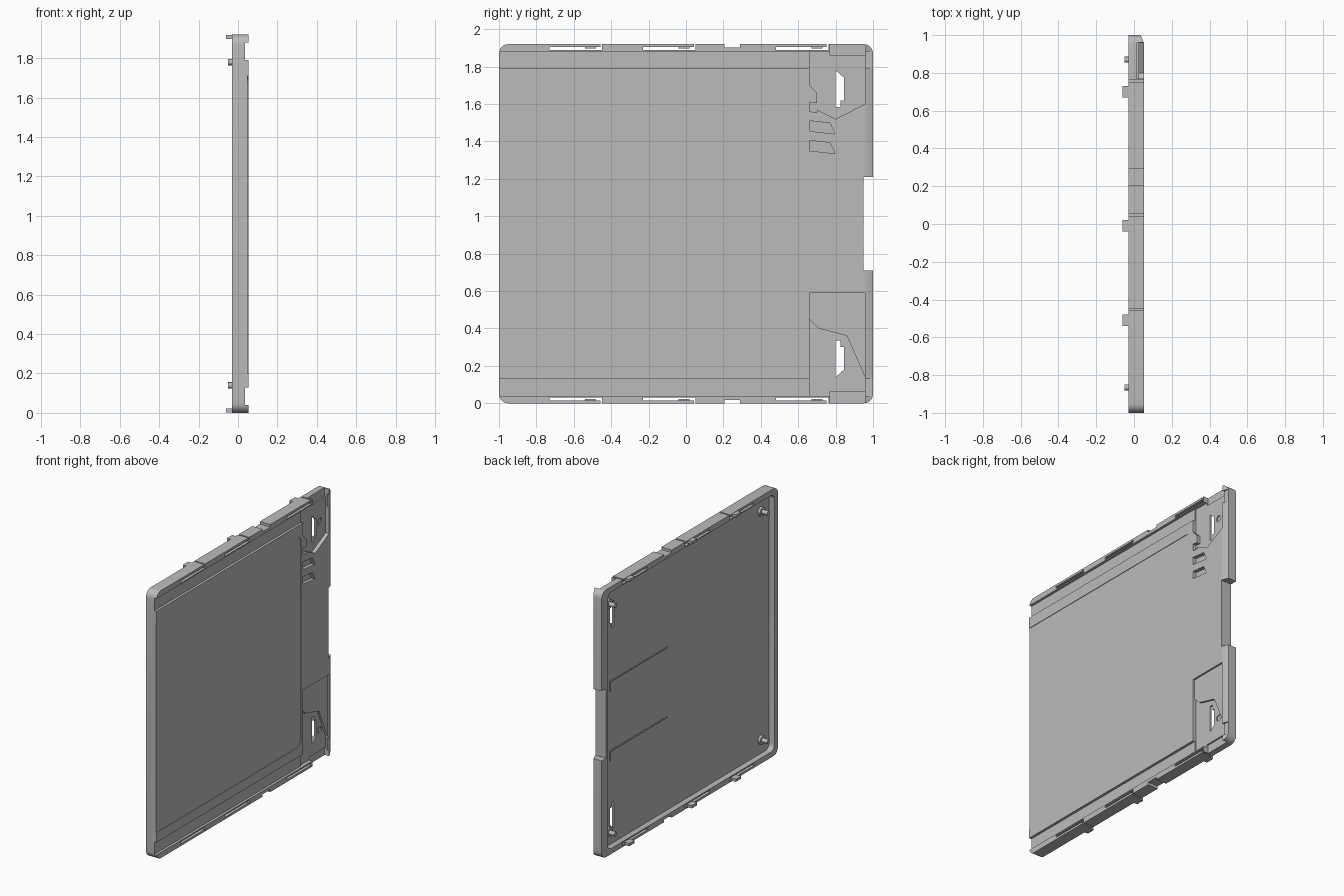
import bpy, bmesh, math
from mathutils import Vector

cube = bpy.data.objects.get("Cube")
if cube:
    bpy.data.objects.remove(cube)

H = 1.92          # panel height
BACK, FACE = -0.03, 0.053

grey = bpy.data.materials.new("plain grey")
grey.use_nodes = True
grey.diffuse_color = (0.5, 0.5, 0.5, 1)
grey.node_tree.nodes["Principled BSDF"].inputs["Base Color"].default_value = (0.5, 0.5, 0.5, 1)


def extrude(name, points, direction):
    """Solid made by pushing a polygon along a direction."""
    bm = bmesh.new()
    face = bm.faces.new([bm.verts.new(p) for p in points])
    moved = bmesh.ops.extrude_face_region(bm, geom=[face])["geom"]
    bmesh.ops.translate(bm, verts=[g for g in moved if isinstance(g, bmesh.types.BMVert)],
                        vec=Vector(direction))
    bmesh.ops.recalc_face_normals(bm, faces=bm.faces)
    mesh = bpy.data.meshes.new(name)
    bm.to_mesh(mesh)
    bm.free()
    mesh.materials.append(grey)
    ob = bpy.data.objects.new(name, mesh)
    bpy.context.collection.objects.link(ob)
    return ob


def prism(name, outline, x0, x1):
    """Outline in (y, z), thickness along x."""
    return extrude(name, [(x0, y, z) for y, z in outline], (x1 - x0, 0, 0))


def rounded(y0, y1, z0, z1, r=0.0, steps=6):
    if r == 0:
        return [(y0, z0), (y1, z0), (y1, z1), (y0, z1)]
    pts = []
    corners = [(y1 - r, z1 - r), (y0 + r, z1 - r), (y0 + r, z0 + r), (y1 - r, z0 + r)]
    for i, (cy, cz) in enumerate(corners):
        for k in range(steps + 1):
            a = math.pi / 2 * (i + k / steps)
            pts.append((cy + r * math.cos(a), cz + r * math.sin(a)))
    return pts


def circle(y, z, r, n=20):
    return [(y + r * math.cos(math.tau * k / n), z + r * math.sin(math.tau * k / n))
            for k in range(n)]


def flip(outline):
    return [(y, H - z) for y, z in outline]


def boolean(target, tool, operation="DIFFERENCE"):
    tool.hide_render = True
    mod = target.modifiers.new("cut", "BOOLEAN")
    mod.object, mod.operation, mod.solver = tool, operation, "EXACT"
    bpy.context.view_layer.objects.active = target
    bpy.ops.object.modifier_apply(modifier=mod.name)
    bpy.data.objects.remove(tool)


# Main shell: rounded tray, hollow toward -x
panel = prism("side_panel", rounded(-1, 1, 0, H, 0.05), BACK, FACE)


def cut(outline, x0, x1=0.2):
    boolean(panel, prism("cutter", outline, x0, x1))


def cut_both(outline, x0, x1=0.2):
    cut(outline, x0, x1)
    cut(flip(outline), x0, x1)


cut(rounded(-0.96, 0.93, 0.04, H - 0.04, 0.04), -0.2, 0.012)

# Sloped outer edge at the rear
boolean(panel, extrude("cutter", [(0.035, 1.001, -0.1), (0.2, 1.001, -0.1),
                                  (0.2, 0.955, -0.1), (FACE + 0.001, 0.955, -0.1)], (0, 0, 2.2)))

# Long grooves beside the top and bottom rims
cut_both(rounded(-1.1, 1.1, 0.04, 0.13), 0.035)

# Shallow field in the middle of the face
cut(rounded(-1.2, 0.64, 0.2, 1.71, 0.05), 0.049)

# Gap in the rear edge, with rounded ends
cut(rounded(0.95, 1.2, 0.71, 1.21), -0.2)

# Corner pockets: rim relief, then stepped recesses
cut_both(rounded(0.77, 0.96, -0.1, 0.06), 0.015)
cut([(0.66, 0.04), (0.957, 0.04), (0.957, 0.59), (0.66, 0.59)], 0.04)
cut([(0.66, 0.04), (0.957, 0.04), (0.957, 0.14), (0.86, 0.36), (0.71, 0.40), (0.66, 0.45)], 0.026)
cut([(0.66, 1.88), (0.66, 1.70), (0.70, 1.66), (0.70, 1.57), (0.80, 1.52),
     (0.957, 1.60), (0.957, 1.88)], 0.026)

# Slanted vent recesses
for top in (1.51, 1.405):
    cut([(0.66, top), (0.77, top - 0.012), (0.797, top - 0.07), (0.66, top - 0.055)], 0.025)
cut([(0.66, 1.61), (0.70, 1.605), (0.70, 1.555), (0.66, 1.56)], 0.025)

# Through slots in the corners and round screw dimples
cut_both([(0.80, 0.14), (0.845, 0.18), (0.845, 0.30), (0.825, 0.30), (0.825, 0.335), (0.80, 0.335)], -0.2)
cut_both(circle(0.89, 0.21, 0.022), 0.019)

# Snap tabs in the rims: long slot, end slit and a shared notch
tabs = (-0.73, -0.23, 0.48)
for y in tabs:
    cut_both(rounded(y, y + 0.275, 0.016, 0.032), -0.2)
    cut_both(rounded(y + 0.272, y + 0.282, -0.1, 0.032), -0.2)
cut_both(rounded(0.205, 0.29, -0.1, 0.018), -0.2)

# Hooks on the snap tabs
for i, y in enumerate(tabs):
    for side, swap in (("bottom", False), ("top", True)):
        hook = rounded(y + 0.19, y + 0.25, 0.002, 0.022)
        prism(f"{side}_hook_{i + 1}", flip(hook) if swap else hook, -0.06, -0.01)

# Locating pegs with wider bosses
for end, y in (("front", -0.865), ("rear", 0.87)):
    for side, z in (("bottom", 0.14), ("top", H - 0.14)):
        prism(f"{end}_{side}_boss", circle(y, z, 0.032), -0.005, 0.014)
        prism(f"{end}_{side}_peg", circle(y, z, 0.016), -0.05, 0.014)

# Fine guide ribs on the inside face
for side, z in (("lower", 0.71), ("upper", 1.21)):
    prism(f"{side}_guide_rib", rounded(0.2, 0.85, z - 0.004, z + 0.004), 0.006, 0.014)
    prism(f"{side}_guide_stop", rounded(0.842, 0.85, z - 0.07, z), 0.006, 0.014)

# Smooth only the rounded corners
bpy.ops.object.select_all(action="DESELECT")
panel.select_set(True)
bpy.context.view_layer.objects.active = panel
bpy.ops.object.shade_smooth_by_angle(angle=math.radians(25))
